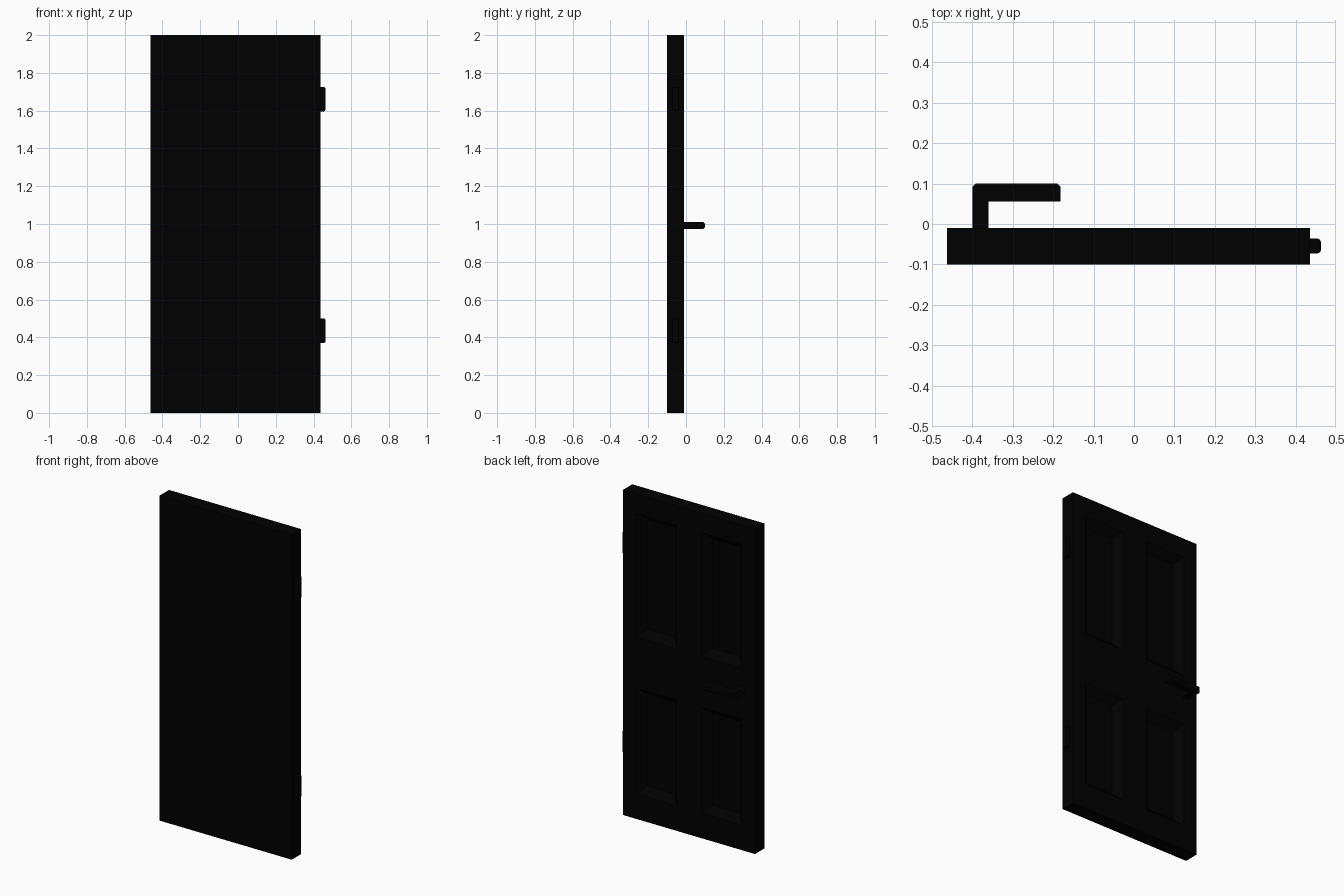
import bpy, bmesh

if "Cube" in bpy.data.objects:
    bpy.data.objects.remove(bpy.data.objects["Cube"])

X0, X1, Y0, Y1 = -0.463, 0.436, -0.1, -0.01

black = bpy.data.materials.new("black_paint")
black.diffuse_color = (0.0, 0.0, 0.0, 1)
black.use_nodes = True
black.node_tree.nodes["Principled BSDF"].inputs["Base Color"].default_value = black.diffuse_color


def finish(bm, name):
    bmesh.ops.recalc_face_normals(bm, faces=bm.faces[:])
    mesh = bpy.data.meshes.new(name)
    bm.to_mesh(mesh)
    bm.free()
    mesh.materials.append(black)
    obj = bpy.data.objects.new(name, mesh)
    bpy.context.collection.objects.link(obj)
    return obj


def extrude_profile(faces_points, direction):
    """Solid from flat polygons swept along a direction."""
    bm = bmesh.new()
    for pts in faces_points:
        bm.faces.new([bm.verts.new(p) for p in pts])
    bmesh.ops.remove_doubles(bm, verts=bm.verts[:], dist=1e-5)
    ext = bmesh.ops.extrude_face_region(bm, geom=bm.faces[:], use_keep_orig=True)
    moved = [g for g in ext["geom"] if isinstance(g, bmesh.types.BMVert)]
    bmesh.ops.translate(bm, verts=moved, vec=direction)
    bmesh.ops.recalc_face_normals(bm, faces=bm.faces[:])
    return bm


def bevel_cap(bm, test, width, segments):
    """Bevel the edges whose two ends both pass the test."""
    edges = [e for e in bm.edges if all(test(v.co) for v in e.verts)]
    bmesh.ops.bevel(bm, geom=edges, offset=width, segments=segments,
                    profile=0.5, affect='EDGES')


# Door leaf: gridded slab, four cells of the back face sunk with sloped mouldings
mid = (X0 + X1) / 2
xs = [X0, mid - 0.357, mid - 0.085, mid + 0.085, mid + 0.357, X1]
zs = [0, 0.155, 0.805, 1.12, 1.88, 2]
cells = [[(xs[i], Y0, zs[j]), (xs[i + 1], Y0, zs[j]),
          (xs[i + 1], Y0, zs[j + 1]), (xs[i], Y0, zs[j + 1])]
         for i in range(5) for j in range(5)]
bm = extrude_profile(cells, (0, Y1 - Y0, 0))
panels = []
for f in bm.faces:
    c = f.calc_center_median()
    if abs(c.y - Y1) < 1e-4 and f.normal.y > 0.9:
        i = next(k for k in range(5) if xs[k] < c.x < xs[k + 1])
        j = next(k for k in range(5) if zs[k] < c.z < zs[k + 1])
        if i in (1, 3) and j in (1, 3):
            panels.append(f)
bmesh.ops.inset_individual(bm, faces=panels, thickness=0.042, depth=-0.045,
                           use_even_offset=True)
finish(bm, "door_leaf")

# Lever handle: L profile with the outer face chamfered
lever = [(-0.40, -0.02), (-0.36, -0.02), (-0.36, 0.056),
         (-0.182, 0.056), (-0.182, 0.10), (-0.40, 0.10)]
bm = extrude_profile([[(x, y, 0.974) for x, y in lever]], (0, 0, 0.037))
bevel_cap(bm, lambda c: c.y > 0.099, 0.008, 1)
finish(bm, "lever_handle")

# Hinges on the right edge, with softened outer faces
for name, z in (("lower_hinge", 0.37), ("upper_hinge", 1.596)):
    ya, yb, h = -0.073, -0.036, 0.13
    bm = extrude_profile([[(X1 - 0.01, ya, z), (X1 - 0.01, yb, z),
                           (X1 - 0.01, yb, z + h), (X1 - 0.01, ya, z + h)]],
                         (0.037, 0, 0))
    bevel_cap(bm, lambda c: c.x > X1 + 0.02, 0.009, 2)
    finish(bm, name)
